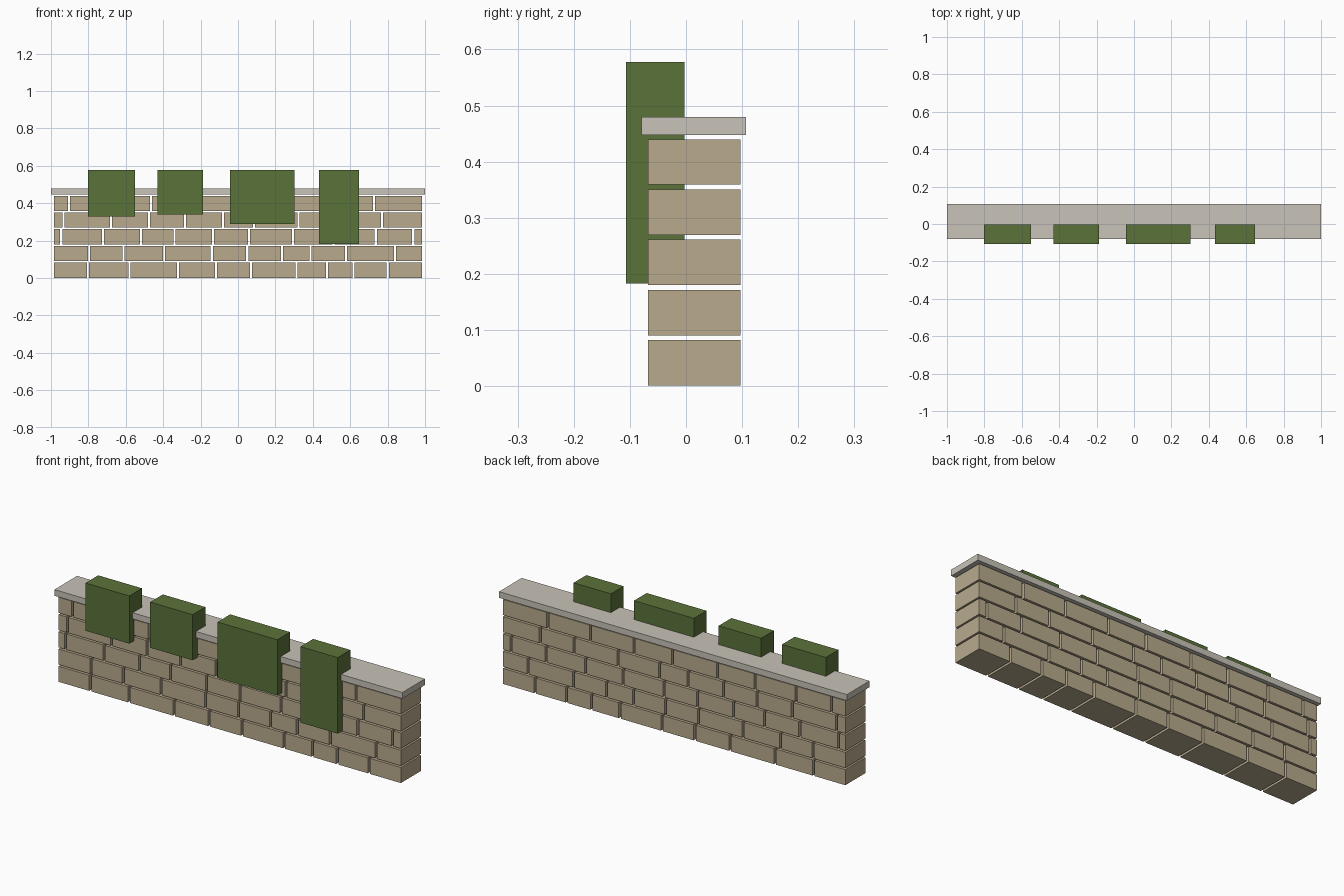
import bpy, bmesh
from mathutils import Vector

if "Cube" in bpy.data.objects:
    bpy.data.objects.remove(bpy.data.objects["Cube"])


def material(name, rgb):
    m = bpy.data.materials.new(name)
    m.diffuse_color = (*rgb, 1.0)
    m.use_nodes = True
    m.node_tree.nodes["Principled BSDF"].inputs["Base Color"].default_value = m.diffuse_color
    return m


STONE = material("sandstone", (0.479, 0.402, 0.27))
CAP = material("pale_coping", (0.578, 0.546, 0.479))
LEAF = material("ivy_green", (0.105, 0.171, 0.042))


def boxes(name, extents, mat):
    """One object made of axis-aligned boxes, each (x0, x1, y0, y1, z0, z1)."""
    bm = bmesh.new()
    for x0, x1, y0, y1, z0, z1 in extents:
        size = Vector((x1 - x0, y1 - y0, z1 - z0))
        mid = Vector((x0 + x1, y0 + y1, z0 + z1)) / 2
        for v in bmesh.ops.create_cube(bm, size=1)["verts"]:
            v.co = v.co * size + mid
    mesh = bpy.data.meshes.new(name)
    bm.to_mesh(mesh)
    bm.free()
    mesh.materials.append(mat)
    ob = bpy.data.objects.new(name, mesh)
    bpy.context.collection.objects.link(ob)
    return ob


# Stone courses: positions of the open vertical joints, bottom course first
HALF, GAP = 0.984, 0.012
PITCH, HEIGHT = 0.0895, 0.081
JOINTS = [
    [-0.802, -0.58, -0.321, -0.118, 0.07, 0.313, 0.476, 0.618, 0.80],
    [-0.797, -0.612, -0.396, -0.14, 0.05, 0.235, 0.388, 0.578, 0.84],
    [-0.945, -0.722, -0.519, -0.34, -0.134, 0.059, 0.294, 0.51, 0.736, 0.937],
    [-0.933, -0.679, -0.476, -0.283, -0.08, 0.085, 0.324, 0.575, 0.77],
    [-0.904, -0.70, -0.465, -0.25, 0.01, 0.23, 0.48, 0.727],
]
for row, joints in enumerate(JOINTS):
    z = 0.001 + row * PITCH
    starts = [-HALF] + [j + GAP / 2 for j in joints]
    ends = [j - GAP / 2 for j in joints] + [HALF]
    boxes(f"stone_course_{row + 1}",
          [(a, b, -0.068, 0.097, z, z + HEIGHT) for a, b in zip(starts, ends)], STONE)

# Coping slab on top
boxes("coping", [(-1, 1, -0.079, 0.107, 0.448, 0.48)], CAP)

# Ivy clumps hanging over the front: left, right, lower edge
for i, (a, b, low) in enumerate([(-0.802, -0.55, 0.33), (-0.43, -0.186, 0.341),
                                 (-0.043, 0.301, 0.288), (0.434, 0.648, 0.183)]):
    boxes(f"ivy_clump_{i + 1}", [(a, b, -0.107, -0.003, low, 0.578)], LEAF)
